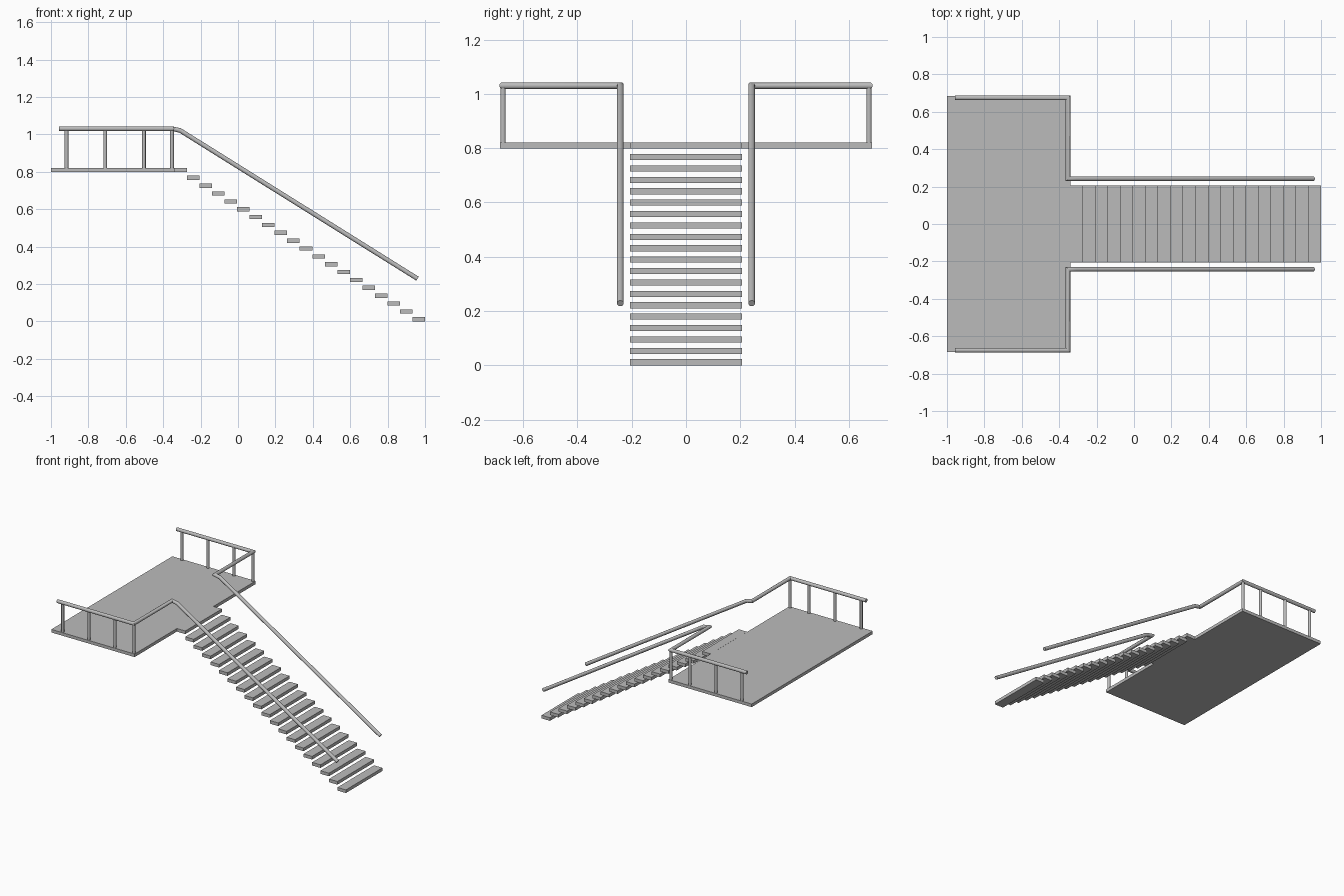
import bpy, bmesh, math
from mathutils import Vector

if "Cube" in bpy.data.objects:
    bpy.data.objects.remove(bpy.data.objects["Cube"])

grey = bpy.data.materials.new("plain_grey")
grey.diffuse_color = (0.5, 0.5, 0.5, 1)
grey.use_nodes = True
grey.node_tree.nodes["Principled BSDF"].inputs["Base Color"].default_value = grey.diffuse_color


def finish(name, bm, smooth=False):
    bmesh.ops.recalc_face_normals(bm, faces=bm.faces)
    me = bpy.data.meshes.new(name)
    bm.to_mesh(me)
    bm.free()
    me.materials.append(grey)
    ob = bpy.data.objects.new(name, me)
    bpy.context.collection.objects.link(ob)
    if smooth:
        bpy.ops.object.select_all(action='DESELECT')
        ob.select_set(True)
        bpy.context.view_layer.objects.active = ob
        bpy.ops.object.shade_smooth_by_angle(angle=math.radians(32))
    return ob


def box(name, lo, hi):
    bm = bmesh.new()
    bmesh.ops.create_cube(bm, size=1)
    for v in bm.verts:
        v.co = Vector([(a + b) / 2 + c * (b - a) for a, b, c in zip(lo, hi, v.co)])
    return finish(name, bm)


def tube(name, path, r, sides=16):
    """Round bar along a path with mitred corners."""
    pts = [Vector(p) for p in path]
    dirs = [(b - a).normalized() for a, b in zip(pts, pts[1:])]
    up = Vector((0, 0, 1)) if abs(dirs[0].z) < 0.9 else Vector((1, 0, 0))
    u = dirs[0].cross(up).normalized()
    w = u.cross(dirs[0])
    ring = [pts[0] + r * (math.cos(t) * u + math.sin(t) * w)
            for t in (2 * math.pi * i / sides for i in range(sides))]
    bm = bmesh.new()
    rings = [[bm.verts.new(c) for c in ring]]
    for i, d in enumerate(dirs):
        n = (d + dirs[i + 1]) if i + 1 < len(dirs) else d
        # slide the ring along the bar until it meets the mitre plane
        ring = [c + d * ((pts[i + 1] - c).dot(n) / d.dot(n)) for c in ring]
        rings.append([bm.verts.new(c) for c in ring])
    for a, b in zip(rings, rings[1:]):
        for k in range(sides):
            j = (k + 1) % sides
            bm.faces.new((a[k], a[j], b[j], b[k]))
    bm.faces.new(rings[0])
    bm.faces.new(rings[-1])
    return finish(name, bm, True)


# Landing platform
box("landing", (-1, -0.685, 0.798), (-0.34, 0.685, 0.82))

# Floating treads, the top one level with the landing
RUN, RISE, THICK = 0.067, 0.042, 0.0225
for i in range(20):
    x = 1 - RUN * i
    z = RISE * i
    box(f"tread_{i + 1}", (x - RUN, -0.207, z), (x, 0.207, z + THICK))

# Handrails and posts on both sides
for side, s in (("front", -1), ("back", 1)):
    tube(f"{side}_handrail", [(-0.957, s * 0.675, 1.03), (-0.353, s * 0.675, 1.03),
                              (-0.353, s * 0.242, 1.03), (-0.31, s * 0.242, 1.021),
                              (0.96, s * 0.242, 0.228)], 0.0125)
    for k, x in enumerate((-0.917, -0.71, -0.503, -0.353)):
        tube(f"{side}_post_{k + 1}", [(x, s * 0.674, 0.81), (x, s * 0.674, 1.028)], 0.01)
